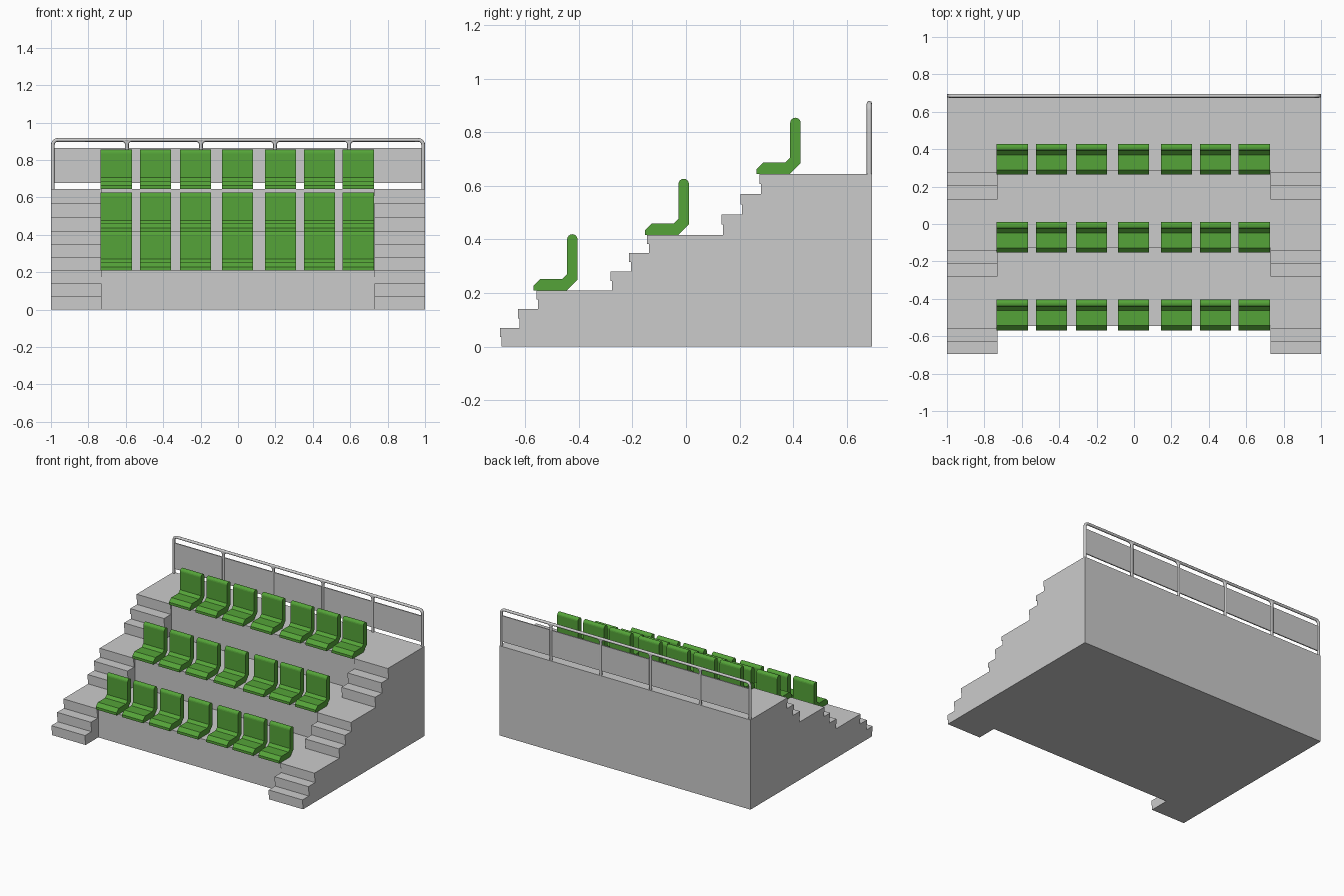
import bpy, bmesh
from math import sin, cos, pi

if "Cube" in bpy.data.objects:
    bpy.data.objects.remove(bpy.data.objects["Cube"])


def prism(name, profile, x0, x1):
    """Extrude a (y, z) profile along x."""
    bm = bmesh.new()
    face = bm.faces.new([bm.verts.new((x0, y, z)) for y, z in profile])
    ext = bmesh.ops.extrude_face_region(bm, geom=[face])
    verts = [v for v in ext["geom"] if isinstance(v, bmesh.types.BMVert)]
    bmesh.ops.translate(bm, verts=verts, vec=(x1 - x0, 0, 0))
    bmesh.ops.recalc_face_normals(bm, faces=bm.faces[:])
    mesh = bpy.data.meshes.new(name)
    bm.to_mesh(mesh)
    bm.free()
    obj = bpy.data.objects.new(name, mesh)
    bpy.context.collection.objects.link(obj)
    return obj


BACK, AISLE = 0.695, 0.731
TIER_Z = [0.21, 0.417, 0.645]

# central seating tiers
tiers = [(BACK, 0), (-0.545, 0)]
for z, y, y_next in zip(TIER_Z, (-0.545, -0.127, 0.287), (-0.127, 0.287, BACK)):
    tiers += [(y, z), (y_next, z)]
prism("seating_tiers", tiers, -AISLE, AISLE)

# side stairs: each tread has a small nosing over a recessed riser
steps = [(-0.695, 0.07), (-0.628, 0.14), (-0.558, 0.21),
         (-0.282, 0.28), (-0.212, 0.35), (-0.145, 0.417),
         (0.132, 0.493), (0.203, 0.569), (0.275, 0.645)]
stair, z_low = [(BACK, 0)], 0
for y, z in steps:
    mid = (z + z_low) / 2
    stair += [(y + 0.006, z_low), (y + 0.006, mid), (y, mid), (y, z)]
    z_low = z
stair.append((BACK, z_low))
prism("left_stairs", stair, -1, -AISLE)
prism("right_stairs", stair, AISLE, 1)

# seats: one L-shaped shell with a rounded top, repeated in three rows
green = bpy.data.materials.new("seat_green")
green.diffuse_color = (0.09, 0.37, 0.04, 1)
green.use_nodes = True
green.node_tree.nodes["Principled BSDF"].inputs["Base Color"].default_value = green.diffuse_color
seat_profile = [(0, 0), (0, 0.018), (0.025, 0.042), (0.106, 0.042), (0.125, 0.06)]
seat_profile += [(0.1445 - 0.0195 * cos(a), 0.19 + 0.0195 * sin(a))
                 for a in [pi * i / 8 for i in range(9)]]
seat_profile += [(0.164, 0.04), (0.125, 0)]
seat_mesh = None
for row, (y, z) in enumerate(zip((-0.569, -0.153, 0.264), TIER_Z)):
    for col, x in enumerate((-0.651, -0.442, -0.228, -0.003, 0.228, 0.436, 0.643)):
        name = f"seat_{row + 1}_{col + 1}"
        if seat_mesh is None:
            seat = prism(name, seat_profile, -0.083, 0.083)
            seat_mesh = seat.data
            seat_mesh.materials.append(green)
        else:
            seat = bpy.data.objects.new(name, seat_mesh)
            bpy.context.collection.objects.link(seat)
        seat.location = (x, y, z)

# back railing: rounded outer tube, posts and small corner fillets
R, RAIL_Y, FLOOR, TOP, FILLET = 0.010, 0.685, 0.64, 0.907, 0.026
END = 1 - R
posts = [-END + 2 * END * i / 5 for i in range(6)]


def corner(x, side):
    """Arc leaving a post at x and turning into the rail towards side."""
    return [(x + side * FILLET * (1 - cos(a)), TOP - FILLET * (1 - sin(a)))
            for a in [pi / 2 * i / 5 for i in range(6)]]


paths = [[(-END, FLOOR)] + corner(-END, 1) + corner(END, -1)[::-1] + [(END, FLOOR)]]
for x in posts[1:-1]:
    paths += [[(x, FLOOR), (x, TOP)], corner(x, -1), corner(x, 1)]
curve = bpy.data.curves.new("back_railing", "CURVE")
curve.dimensions = "3D"
curve.bevel_depth = R
curve.bevel_resolution = 2
curve.use_fill_caps = True
for path in paths:
    spline = curve.splines.new("POLY")
    spline.points.add(len(path) - 1)
    for point, (x, z) in zip(spline.points, path):
        point.co = (x, RAIL_Y, z, 1)
bpy.context.collection.objects.link(bpy.data.objects.new("back_railing", curve))

# infill panels between the posts
for i, (a, b) in enumerate(zip(posts, posts[1:])):
    prism(f"railing_panel_{i + 1}",
          [(RAIL_Y - 0.004, 0.677), (RAIL_Y + 0.004, 0.677),
           (RAIL_Y + 0.004, 0.863), (RAIL_Y - 0.004, 0.863)],
          a + 0.005, b - 0.005)
